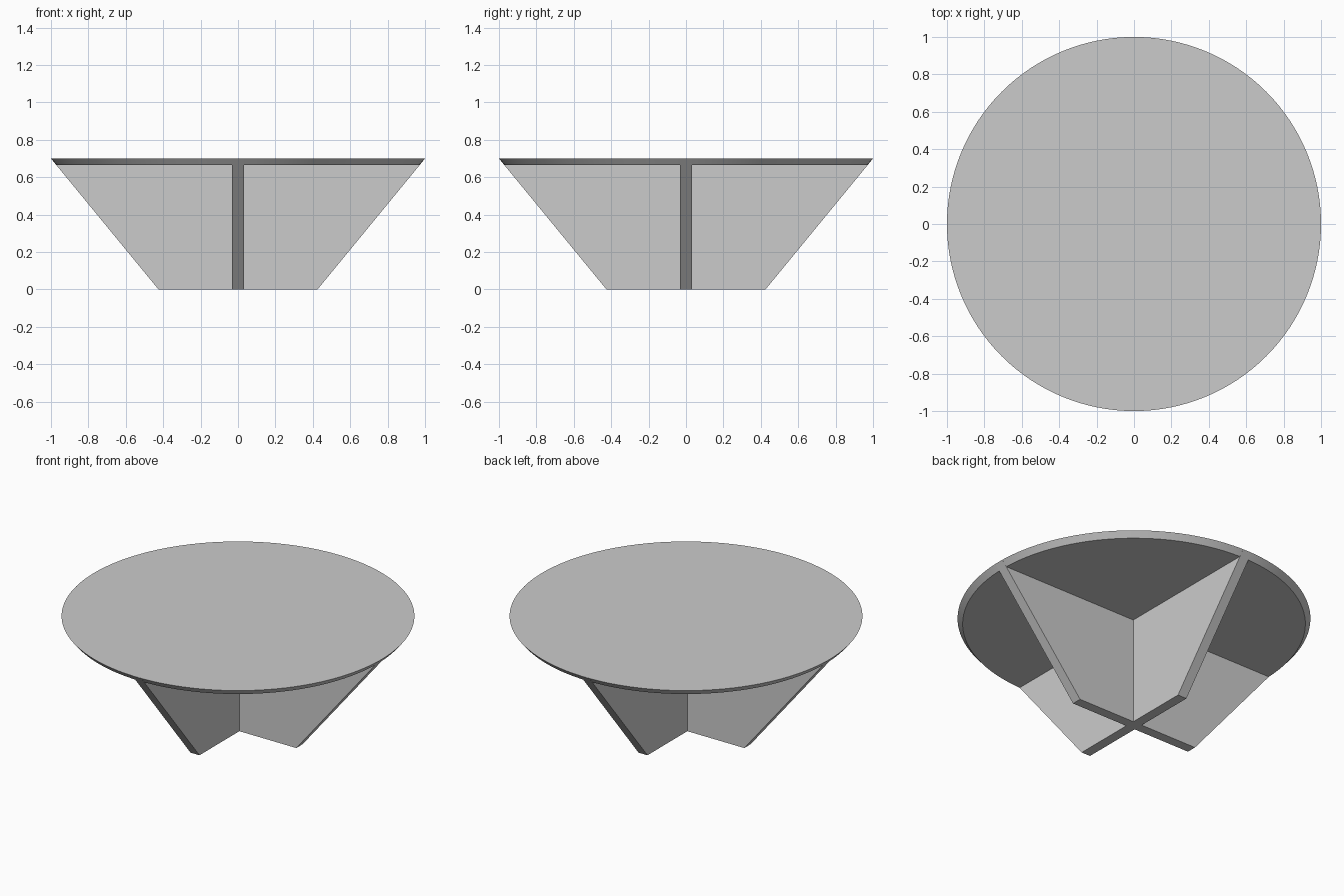
import bpy, bmesh, math
from mathutils import Matrix

if "Cube" in bpy.data.objects:
    bpy.data.objects.remove(bpy.data.objects["Cube"])

H = 0.70           # overall height
T = 0.035          # top thickness
FOOT = 0.425       # half width of a base panel at the floor
HALF = 0.031       # half thickness of a base panel
SLOPE = (1.0 - FOOT) / H


def make_object(name, bm):
    bmesh.ops.recalc_face_normals(bm, faces=bm.faces[:])
    mesh = bpy.data.meshes.new(name)
    bm.to_mesh(mesh)
    bm.free()
    ob = bpy.data.objects.new(name, mesh)
    bpy.context.collection.objects.link(ob)
    return ob


def panel(name, profile, angle):
    """Extrude an x-z profile through the panel thickness and turn it about z."""
    bm = bmesh.new()
    face = bm.faces.new([bm.verts.new((x, -HALF, z)) for x, z in profile])
    ext = bmesh.ops.extrude_face_region(bm, geom=[face])
    verts = [g for g in ext["geom"] if isinstance(g, bmesh.types.BMVert)]
    bmesh.ops.translate(bm, verts=verts, vec=(0, 2 * HALF, 0))
    bm.transform(Matrix.Rotation(angle, 4, 'Z'))
    return make_object(name, bm)


# Round top with an undercut edge following the slope of the base
bm = bmesh.new()
bmesh.ops.create_cone(bm, cap_ends=True, segments=128,
                      radius1=1.0 - T * SLOPE, radius2=1.0, depth=T,
                      matrix=Matrix.Translation((0, 0, H - T / 2)))
top = make_object("table_top", bm)
bpy.context.view_layer.objects.active = top
top.select_set(True)
bpy.ops.object.shade_smooth_by_angle(angle=math.radians(30))
top.select_set(False)

# Crossed base: one full panel and two half panels meeting it, ends flush with the rim
z1 = H - 0.001
x1 = FOOT + z1 * SLOPE
panel("base_panel", [(-FOOT, 0), (FOOT, 0), (x1, z1), (-x1, z1)], 0)
for name, angle in (("base_wing_back", math.pi / 2), ("base_wing_front", -math.pi / 2)):
    panel(name, [(HALF, 0), (FOOT, 0), (x1, z1), (HALF, z1)], angle)
